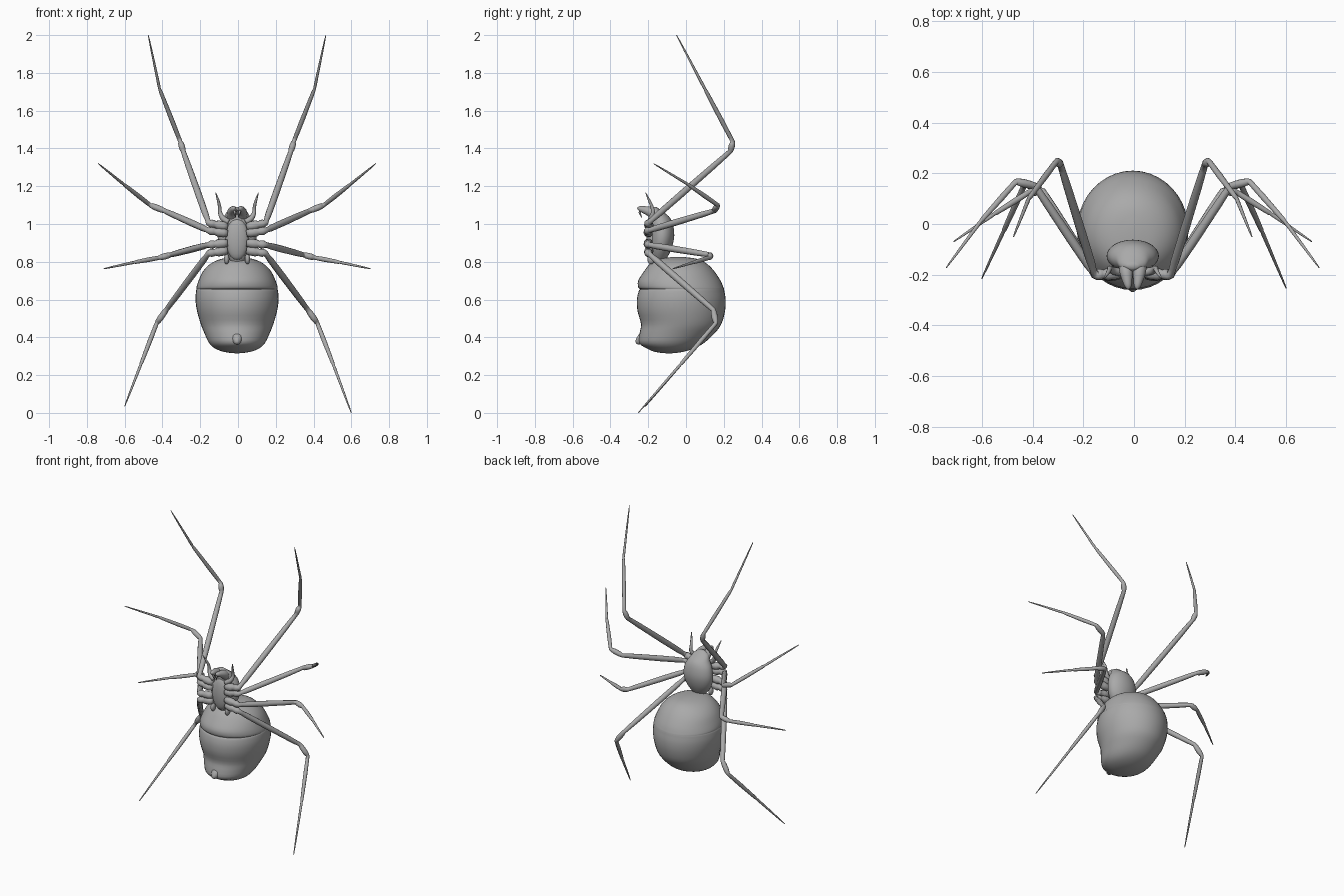
import bpy, bmesh, math
from mathutils import Vector

CX = -0.005  # plane of symmetry
grey = bpy.data.materials.new("body grey")
grey.diffuse_color = (0.40, 0.40, 0.40, 1)


def finish(name, bm):
    bmesh.ops.recalc_face_normals(bm, faces=bm.faces)
    me = bpy.data.meshes.new(name)
    bm.to_mesh(me)
    bm.free()
    me.materials.append(grey)
    me.polygons.foreach_set("use_smooth", [True] * len(me.polygons))
    ob = bpy.data.objects.new(name, me)
    bpy.context.collection.objects.link(ob)
    return ob


def skin(bm, rings):
    """Bridge successive vertex rings and close both ends."""
    for a, b in zip(rings, rings[1:]):
        n = len(a)
        for i in range(n):
            bm.faces.new((a[i], a[(i + 1) % n], b[(i + 1) % n], b[i]))
    bm.faces.new(rings[0])
    bm.faces.new(rings[-1])


def smooth_rows(rows, sub):
    """Catmull-Rom interpolation of number rows."""
    out = []
    for i in range(len(rows) - 1):
        p = [rows[max(i - 1, 0)], rows[i], rows[i + 1], rows[min(i + 2, len(rows) - 1)]]
        for k in range(sub):
            t = k / sub
            out.append([0.5 * (2 * b + (c - a) * t + (2 * a - 5 * b + 4 * c - d) * t * t
                        + (3 * b - a - 3 * c + d) * t ** 3) for a, b, c, d in zip(*p)])
    return out + [rows[-1]]


def loft(name, slices, sub=3, n=40):
    """Stack of ellipses: (z, front y, back y, half width)."""
    bm = bmesh.new()
    rings = []
    for z, y0, y1, w in smooth_rows(slices, sub):
        w, ry = max(w, 0.003), max((y1 - y0) / 2, 0.003)
        rings.append([bm.verts.new((CX + w * math.cos(2 * math.pi * i / n),
                                    (y0 + y1) / 2 + ry * math.sin(2 * math.pi * i / n), z))
                      for i in range(n)])
    skin(bm, rings)
    return finish(name, bm)


def tube(name, path, side=1, n=10):
    """Tube through (x, y, z, radius) points, x mirrored by side."""
    pts = [Vector((CX + side * p[0], p[1], p[2])) for p in path]
    bm = bmesh.new()
    rings = []
    u = None
    for i, p in enumerate(pts):
        d = (pts[min(i + 1, len(pts) - 1)] - pts[max(i - 1, 0)]).normalized()
        u = d.orthogonal() if u is None else u - d * u.dot(d)
        u.normalize()
        v = d.cross(u)
        rings.append([bm.verts.new(p + path[i][3] * (u * math.cos(a) + v * math.sin(a)))
                      for a in (2 * math.pi * k / n for k in range(n))])
    skin(bm, rings)
    return finish(name, bm)


def ball(name, loc, size, side=1):
    bm = bmesh.new()
    bmesh.ops.create_uvsphere(bm, u_segments=20, v_segments=12, radius=1)
    for v in bm.verts:
        v.co = Vector((CX + side * loc[0], loc[1], loc[2])) + Vector([a * b for a, b in zip(v.co, size)])
    return finish(name, bm)


# abdomen with a shallow crease across its front
loft("abdomen", [
    (0.315, -0.10, -0.08, 0.005), (0.322, -0.16, -0.02, 0.065), (0.34, -0.205, 0.04, 0.115),
    (0.37, -0.248, 0.095, 0.148), (0.42, -0.246, 0.15, 0.172), (0.47, -0.238, 0.187, 0.192),
    (0.54, -0.257, 0.207, 0.212), (0.60, -0.26, 0.21, 0.22), (0.645, -0.25, 0.203, 0.217),
    (0.655, -0.243, 0.201, 0.214), (0.665, -0.253, 0.198, 0.215), (0.70, -0.253, 0.183, 0.204),
    (0.75, -0.222, 0.15, 0.18), (0.79, -0.19, 0.11, 0.14), (0.815, -0.15, 0.06, 0.085),
    (0.825, -0.07, -0.01, 0.02)])

# spinneret
tube("spinneret", [(0, -0.20, 0.41, 0.035), (0, -0.235, 0.39, 0.03), (0, -0.252, 0.377, 0.02),
                   (0, -0.26, 0.369, 0.012), (0, -0.262, 0.367, 0.004)], n=14)

# head and thorax, breast plate, waist
loft("carapace", [
    (0.79, -0.17, -0.12, 0.025), (0.83, -0.185, -0.095, 0.062), (0.88, -0.19, -0.073, 0.092),
    (0.94, -0.19, -0.062, 0.103), (1.0, -0.19, -0.07, 0.092), (1.04, -0.19, -0.09, 0.068),
    (1.07, -0.19, -0.13, 0.05), (1.09, -0.175, -0.155, 0.02)])
ball("breast_plate", (0, -0.18, 0.92), (0.062, 0.03, 0.11))
tube("waist", [(0, -0.14, 0.76, 0.03), (0, -0.14, 0.80, 0.024), (0, -0.14, 0.84, 0.03)], n=14)

# legs: hip, hip end, femur end, patella end, tibia end, tip
legs = {
    "first": [(0.05, -0.195, 0.985), (0.15, -0.20, 1.005), (0.285, 0.235, 1.385),
              (0.30, 0.248, 1.435), (0.41, 0.10, 1.715), (0.47, -0.05, 2.0)],
    "second": [(0.05, -0.20, 0.95), (0.15, -0.20, 0.965), (0.385, 0.15, 1.07),
               (0.46, 0.168, 1.10), (0.60, 0.01, 1.21), (0.735, -0.172, 1.32)],
    "third": [(0.05, -0.20, 0.90), (0.15, -0.20, 0.89), (0.355, 0.13, 0.836),
              (0.41, 0.125, 0.822), (0.545, 0.04, 0.797), (0.707, -0.07, 0.763)],
    "fourth": [(0.05, -0.195, 0.86), (0.15, -0.20, 0.845), (0.375, 0.145, 0.545),
               (0.425, 0.158, 0.475), (0.51, -0.03, 0.255), (0.605, -0.253, 0.0)]}
# swelling along each segment: (fraction, radius)
swell = [
    [(0, 0.018), (0.2, 0.024), (0.5, 0.025), (0.66, 0.018), (0.74, 0.021), (0.9, 0.022)],
    [(0, 0.016), (0.05, 0.014), (0.12, 0.017), (0.4, 0.018), (0.8, 0.016), (0.94, 0.014)],
    [(0, 0.013), (0.2, 0.016), (0.6, 0.017), (0.9, 0.014)],
    [(0, 0.011), (0.1, 0.0115), (0.4, 0.0125), (0.8, 0.0105), (0.95, 0.0095)],
    [(0, 0.007), (0.06, 0.008), (0.4, 0.0065), (0.7, 0.005), (0.9, 0.0035), (1, 0.002)]]
for side, label in ((1, "right"), (-1, "left")):
    for key, joints in legs.items():
        joints = list(joints)
        if side < 0 and key == "fourth":
            joints[5] = (0.595, -0.215, 0.035)
        path = []
        for a, b, prof in zip(joints, joints[1:], swell):
            for t, r in prof:
                path.append([p + (q - p) * t for p, q in zip(a, b)] + [r])
        tube(f"{key}_leg_{label}", path, side)
    # rear hip lobes
    ball(f"hip_lobe_{label}", (0.055, -0.185, 0.815), (0.014, 0.02, 0.028), side)
    # feelers
    tube(f"feeler_{label}", smooth_rows([
        (0.045, -0.19, 1.01, 0.016), (0.075, -0.185, 1.03, 0.015), (0.09, -0.175, 1.06, 0.011),
        (0.092, -0.18, 1.09, 0.009), (0.10, -0.195, 1.125, 0.007), (0.113, -0.213, 1.165, 0.002)], 3), side)
    # jaws and fangs
    tube(f"jaw_{label}", smooth_rows([
        (0.026, -0.15, 1.03, 0.03), (0.026, -0.185, 1.062, 0.027), (0.022, -0.22, 1.075, 0.02),
        (0.018, -0.246, 1.082, 0.013), (0.016, -0.257, 1.085, 0.004)], 3), side, 14)
    tube(f"fang_{label}", [(0.016, -0.24, 1.08, 0.008), (0.012, -0.245, 1.06, 0.006),
                           (0.008, -0.235, 1.035, 0.002)], side)
